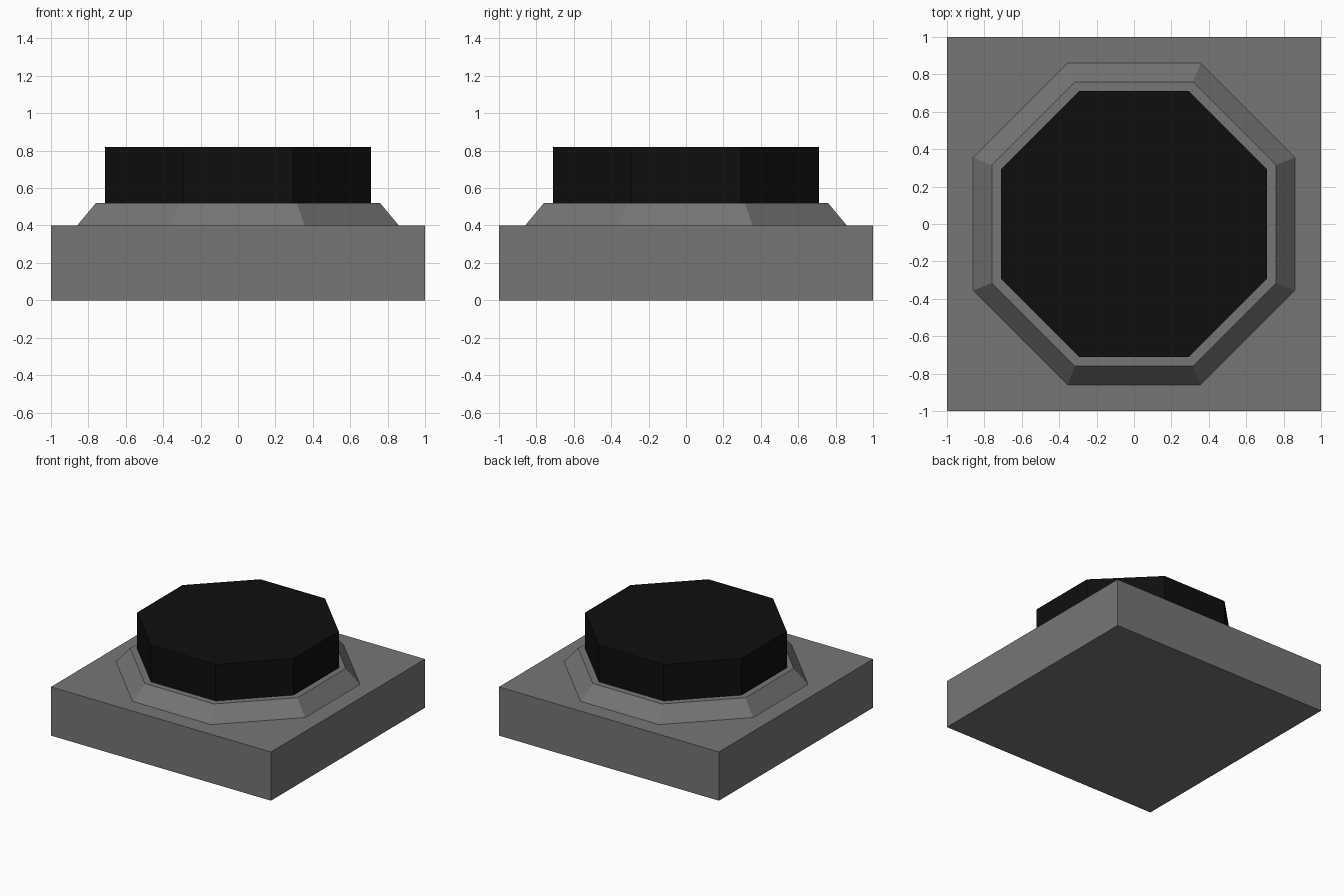
import bpy, math

if "Cube" in bpy.data.objects:
    bpy.data.objects.remove(bpy.data.objects["Cube"])


def material(name, rgb):
    m = bpy.data.materials.new(name)
    m.diffuse_color = (*rgb, 1.0)
    m.use_nodes = True
    m.node_tree.nodes["Principled BSDF"].inputs["Base Color"].default_value = m.diffuse_color
    return m


grey = material("dark_grey", (0.18, 0.18, 0.18))
black = material("black", (0.0045, 0.0045, 0.0045))


def prism(name, sides, apothem_low, apothem_high, z0, z1, mat):
    """Flat-sided prism or frustum with faces aligned to the axes."""
    k = 1 / math.cos(math.pi / sides)
    verts = []
    for a, z in ((apothem_low, z0), (apothem_high, z1)):
        for i in range(sides):
            t = 2 * math.pi * (i + 0.5) / sides
            verts.append((a * k * math.cos(t), a * k * math.sin(t), z))
    faces = [tuple(reversed(range(sides))), tuple(range(sides, 2 * sides))]
    for i in range(sides):
        j = (i + 1) % sides
        faces.append((i, j, j + sides, i + sides))
    me = bpy.data.meshes.new(name)
    me.from_pydata(verts, [], faces)
    me.materials.append(mat)
    ob = bpy.data.objects.new(name, me)
    bpy.context.collection.objects.link(ob)
    return ob


# square base slab
prism("base", 4, 1.0, 1.0, 0.0, 0.4, grey)
# sloped octagonal collar
prism("collar", 8, 0.86, 0.76, 0.4, 0.52, grey)
# octagonal push cap
prism("button_cap", 8, 0.71, 0.71, 0.52, 0.82, black)
